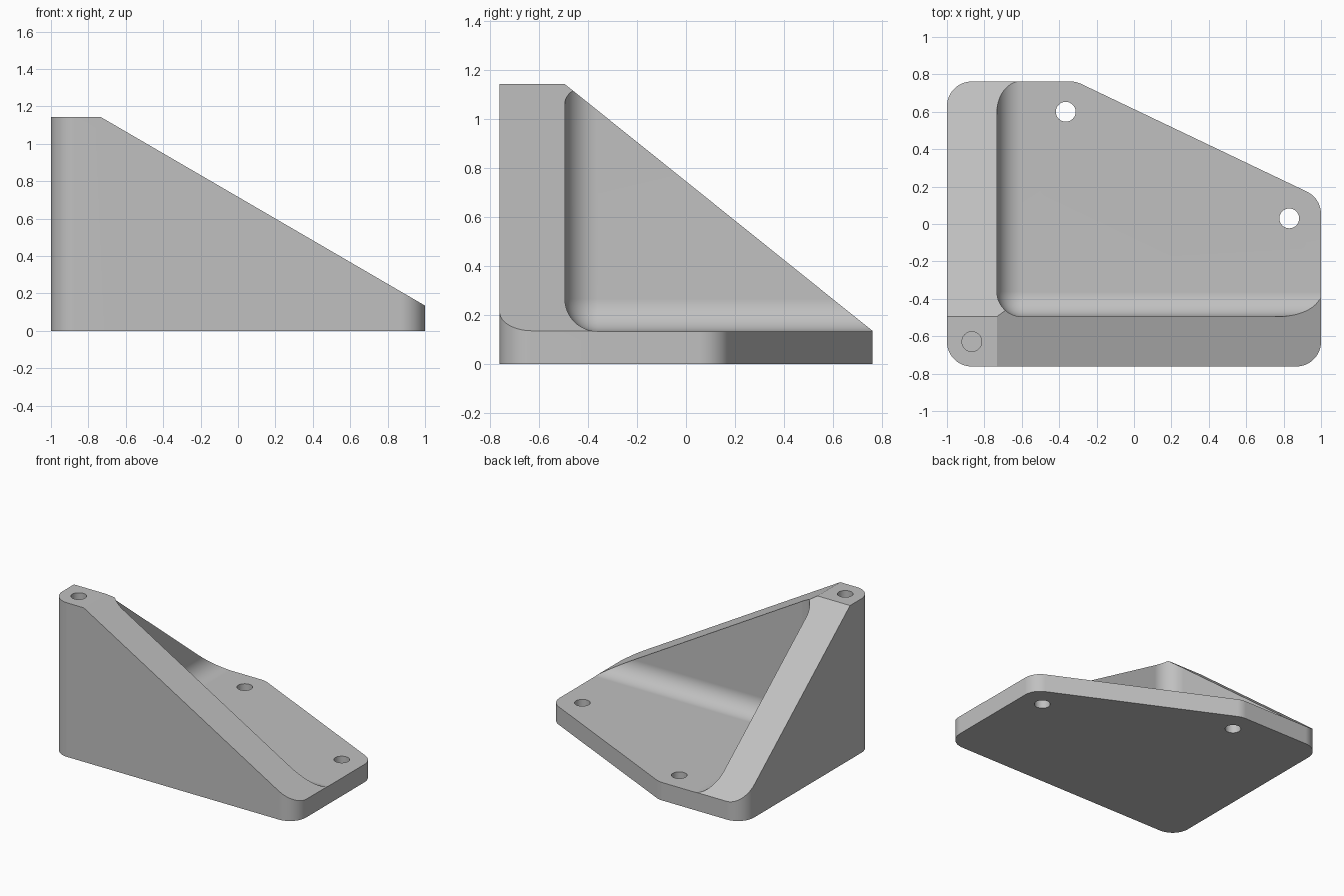
import bpy
import bmesh
from math import radians, tan, pi
from mathutils import Vector, Matrix

if "Cube" in bpy.data.objects:
    bpy.data.objects.remove(bpy.data.objects["Cube"], do_unlink=True)

HALF_Y, TOP, BASE, RADIUS = 0.762, 1.143, 0.133, 0.133
WALL_X, WALL_Y = -0.733, -0.495      # inner faces of the two walls

grey = bpy.data.materials.new("grey")
grey.use_nodes = True
grey.diffuse_color = (0.53, 0.53, 0.53, 1)
grey.node_tree.nodes["Principled BSDF"].inputs["Base Color"].default_value = grey.diffuse_color


def make_object(name, bm):
    bmesh.ops.recalc_face_normals(bm, faces=bm.faces)
    mesh = bpy.data.meshes.new(name)
    bm.to_mesh(mesh)
    bm.free()
    obj = bpy.data.objects.new(name, mesh)
    mesh.materials.append(grey)
    bpy.context.collection.objects.link(obj)
    return obj


def rounded(corners, radius, steps=12):
    """Round each corner of a convex counter-clockwise outline."""
    points = []
    for i, corner in enumerate(corners):
        p = Vector(corner)
        back = (Vector(corners[i - 1]) - p).normalized()
        ahead = (Vector(corners[(i + 1) % len(corners)]) - p).normalized()
        turn = pi - back.angle(ahead)
        start = p + back * radius * tan(turn / 2)
        centre = start + Vector((back.y, -back.x)) * radius
        for k in range(steps + 1):
            points.append(centre + Matrix.Rotation(turn * k / steps, 2) @ (start - centre))
    return points


def slice_off(bm, point, normal):
    """Remove everything beyond a plane and close the cut."""
    cut = bmesh.ops.bisect_plane(bm, geom=bm.verts[:] + bm.edges[:] + bm.faces[:], dist=1e-6,
                                 plane_co=point, plane_no=normal, clear_outer=True)
    edges = [e for e in cut["geom_cut"] if isinstance(e, bmesh.types.BMEdge)]
    bmesh.ops.contextual_create(bm, geom=edges)


def subtract(target, cutter):
    mod = target.modifiers.new("cut", "BOOLEAN")
    mod.operation, mod.solver, mod.object = "DIFFERENCE", "EXACT", cutter
    bpy.context.view_layer.objects.active = target
    bpy.ops.object.modifier_apply(modifier=mod.name)
    bpy.data.objects.remove(cutter, do_unlink=True)


# Block with a rounded footprint
outline = [(-1, -HALF_Y), (1, -HALF_Y), (1, 0.137), (-0.31, HALF_Y), (-1, HALF_Y)]
bm = bmesh.new()
floor = bm.faces.new([bm.verts.new((p.x, p.y, 0)) for p in rounded(outline, RADIUS)])
walls = bmesh.ops.extrude_face_region(bm, geom=[floor])
bmesh.ops.translate(bm, vec=(0, 0, TOP),
                    verts=[v for v in walls["geom"] if isinstance(v, bmesh.types.BMVert)])
bmesh.ops.recalc_face_normals(bm, faces=bm.faces)

# Sloped tops of the two walls
drop = TOP - BASE - 0.002
slice_off(bm, (WALL_X, 0, TOP), (drop, 0, 1 - WALL_X))
slice_off(bm, (0, WALL_Y, TOP), (0, drop, HALF_Y - WALL_Y))
bracket = make_object("corner_bracket", bm)

# Filleted pocket between the walls
bm = bmesh.new()
bmesh.ops.create_cube(bm, size=3)
bmesh.ops.translate(bm, verts=bm.verts, vec=(WALL_X + 1.5, WALL_Y + 1.5, BASE + 1.5))
bmesh.ops.bevel(bm, geom=bm.edges[:], offset=RADIUS, segments=14, profile=0.5,
                affect="EDGES", clamp_overlap=True)
subtract(bracket, make_object("pocket_cutter", bm))

# Two through holes in the base and a blind hole in the corner post
for x, y, bottom in ((-0.365, 0.6, -0.2), (0.83, 0.03, -0.2), (-0.867, -0.629, 0.8)):
    bm = bmesh.new()
    bmesh.ops.create_cone(bm, cap_ends=True, segments=40, radius1=0.053, radius2=0.053, depth=2,
                          matrix=Matrix.Translation((x, y, bottom + 1)))
    subtract(bracket, make_object("hole_cutter", bm))

# Smooth fillets, crisp edges
bpy.ops.object.select_all(action="DESELECT")
bracket.select_set(True)
bpy.context.view_layer.objects.active = bracket
bpy.ops.object.shade_smooth_by_angle(angle=radians(25))
weighted = bracket.modifiers.new("flat_normals", "WEIGHTED_NORMAL")
weighted.keep_sharp = True
